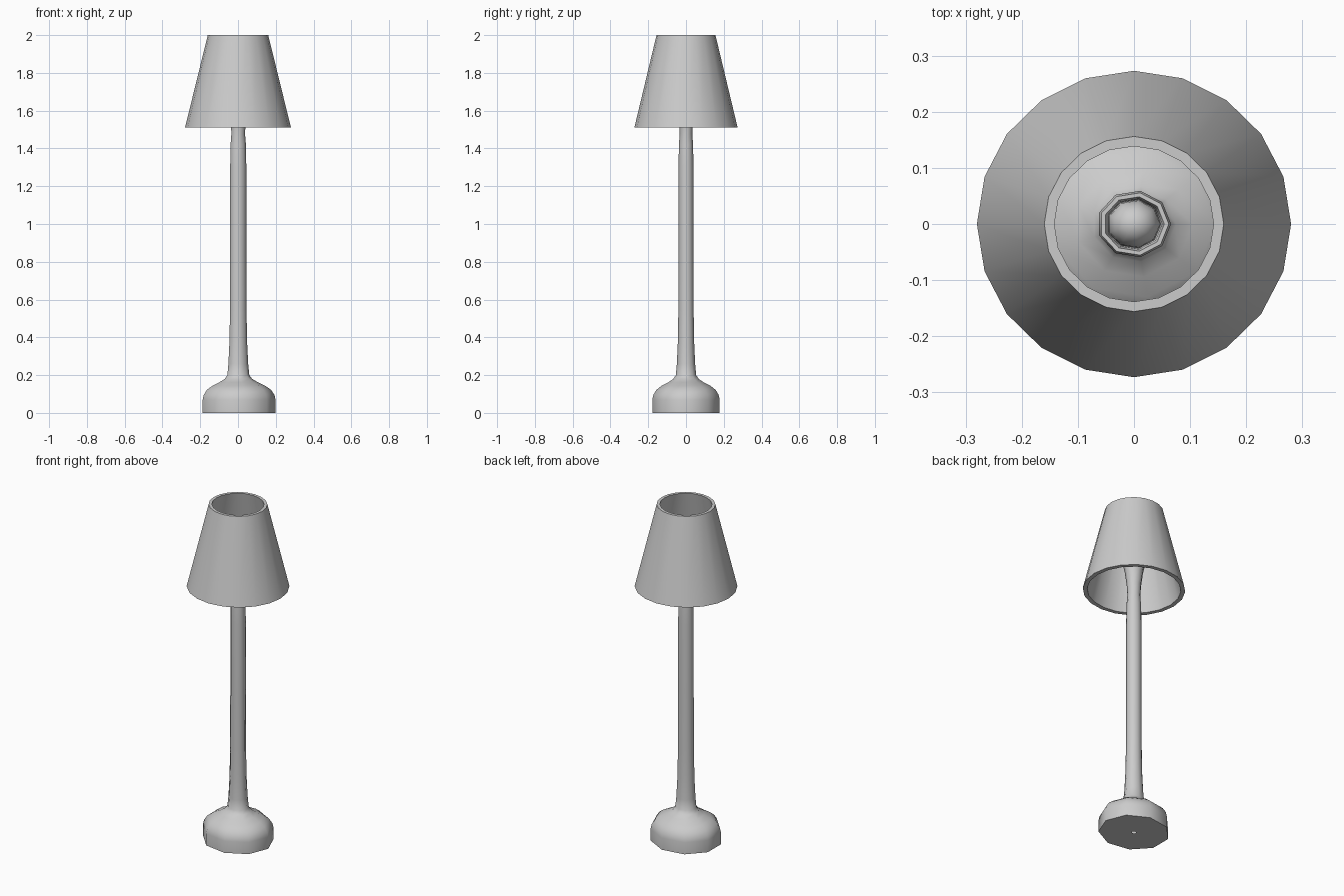
import bpy, bmesh, math

if "Cube" in bpy.data.objects:
    bpy.data.objects.remove(bpy.data.objects["Cube"])


def lathe(name, profile, sides, y_scale, closed=False, angle=50):
    """Revolve (radius, height) points around z, slightly squashed in y."""
    bm = bmesh.new()
    rings = []
    for r, z in profile:
        if r == 0:
            rings.append([bm.verts.new((0, 0, z))] * sides)
        else:
            rings.append([bm.verts.new((r * math.cos(2 * math.pi * i / sides),
                                        y_scale * r * math.sin(2 * math.pi * i / sides), z))
                          for i in range(sides)])
    pairs = list(zip(rings, rings[1:]))
    if closed:
        pairs.append((rings[-1], rings[0]))
    for a, b in pairs:
        for i in range(sides):
            j = (i + 1) % sides
            corners = list(dict.fromkeys((a[i], a[j], b[j], b[i])))
            bm.faces.new(corners)
    bmesh.ops.recalc_face_normals(bm, faces=bm.faces)
    mesh = bpy.data.meshes.new(name)
    bm.to_mesh(mesh)
    bm.free()
    obj = bpy.data.objects.new(name, mesh)
    bpy.context.collection.objects.link(obj)
    bpy.ops.object.select_all(action='DESELECT')
    obj.select_set(True)
    bpy.context.view_layer.objects.active = obj
    bpy.ops.object.shade_smooth_by_angle(angle=math.radians(angle))
    return obj


# Base, pole and flared bulb socket in one nine-sided turned piece
lathe("base_and_pole", [
    (0.012, 0.0), (0.199, 0.0), (0.199, 0.07), (0.193, 0.095), (0.175, 0.122),
    (0.145, 0.143), (0.105, 0.162), (0.075, 0.18), (0.06, 0.2), (0.054, 0.26),
    (0.048, 0.38), (0.045, 0.55), (0.044, 0.9), (0.044, 1.3), (0.042, 1.42),
    (0.037, 1.48), (0.041, 1.54), (0.052, 1.62), (0.063, 1.67), (0.066, 1.69),
    (0.062, 1.705), (0.054, 1.705), (0.05, 1.69), (0.048, 1.66), (0, 1.66),
], 9, 0.91)

# Rounded bulb sitting in the socket
lathe("bulb", [(0.046, 1.66), (0.048, 1.69), (0.046, 1.715), (0.037, 1.738),
               (0.021, 1.752), (0, 1.757)], 9, 0.92)

# Hollow tapered lampshade, open at both ends
lathe("lampshade", [(0.28, 1.512), (0.16, 2.0), (0.142, 2.0), (0.256, 1.512)],
      20, 0.975, closed=True, angle=30)
